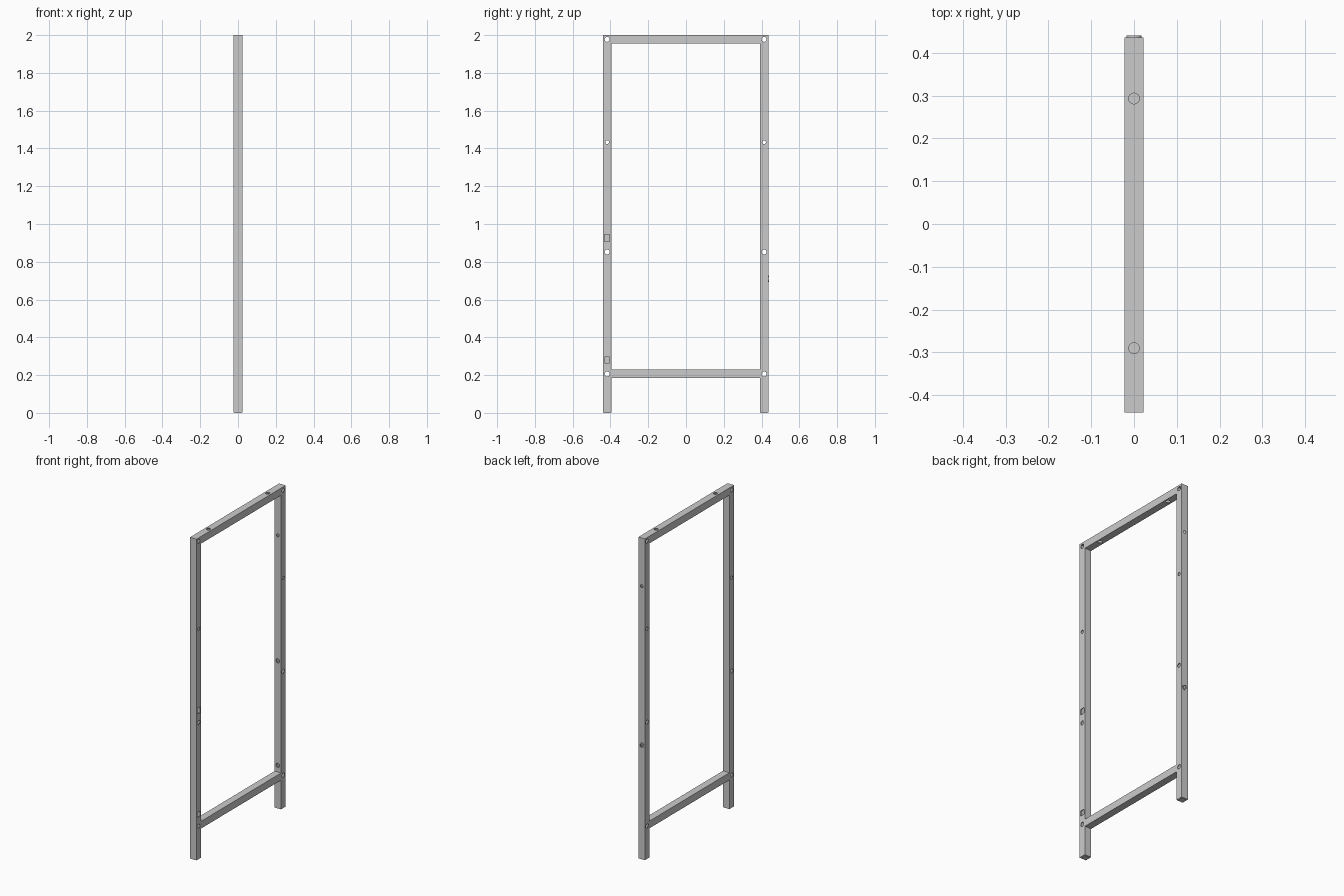
import bpy, bmesh
from mathutils import Matrix, Vector

if "Cube" in bpy.data.objects:
    bpy.data.objects.remove(bpy.data.objects["Cube"])

W = 0.045          # outer width of the square tube
T = 0.004          # wall thickness
YF, YB = -0.4175, 0.4135   # centre lines of the two posts
ROT = {'x': Matrix.Rotation(1.5707963, 4, 'Y'),
       'y': Matrix.Rotation(1.5707963, 4, 'X'),
       'z': Matrix.Identity(4)}


def add_box(bm, c, s):
    bmesh.ops.create_cube(bm, size=1, matrix=Matrix.Translation(c) @ Matrix.Diagonal((*s, 1)))


def add_cyl(bm, c, r, length, axis, segs=24):
    bmesh.ops.create_cone(bm, cap_ends=True, segments=segs, radius1=r, radius2=r,
                          depth=length, matrix=Matrix.Translation(c) @ ROT[axis])


def make(name, build):
    bm = bmesh.new()
    build(bm)
    me = bpy.data.meshes.new(name)
    bm.to_mesh(me)
    bm.free()
    ob = bpy.data.objects.new(name, me)
    bpy.context.collection.objects.link(ob)
    return ob


def cut(ob, build):
    cutter = make(ob.name + "_cutter", build)
    mod = ob.modifiers.new("cut", 'BOOLEAN')
    mod.operation, mod.solver, mod.object = 'DIFFERENCE', 'EXACT', cutter
    bpy.context.view_layer.objects.active = ob
    bpy.ops.object.modifier_apply(modifier=mod.name)
    bpy.data.objects.remove(cutter)


# Posts: hollow square tubes, open below, drilled sideways at four heights
def post(name, y, extra_holes):
    ob = make(name, lambda bm: add_box(bm, (0, y, 1.0015), (W, W, 1.997)))
    cut(ob, lambda bm: add_box(bm, (0, y, 0.948), (W - 2*T, W - 2*T, 2.096)))

    def holes(bm):
        for z, r in ((1.9775, 0.013), (1.433, 0.010), (0.852, 0.013), (0.206, 0.013)):
            add_cyl(bm, (0, y, z), r, 0.1, 'x')
        extra_holes(bm)
    cut(ob, holes)
    # Plug in the open end
    make(name + "_foot_plug", lambda bm: add_box(bm, (0, y, 0.003), (W - 2*T, W - 2*T, 0.006)))


# Rectangular slots in the +x wall of the front post
def front_extras(bm):
    add_box(bm, (W/2, YF, 0.926), (0.02, 0.026, 0.036))
    add_box(bm, (W/2, YF, 0.28), (0.02, 0.026, 0.032))


# One through hole, two inner holes and the nut hole in the back post
def back_extras(bm):
    add_cyl(bm, (0, YB, 1.70), 0.009, 0.1, 'y')
    for z in (0.92, 0.27):
        add_cyl(bm, (0, YB - W/2, z), 0.013, 0.02, 'y')
    add_cyl(bm, (0, YB + W/2, 0.71), 0.010, 0.02, 'y')


post("front_post", YF, front_extras)
post("back_post", YB, back_extras)

# Rails between the posts
Y0, Y1 = YF + W/2, YB - W/2


def rail(name, z):
    ob = make(name, lambda bm: add_box(bm, (0, (Y0 + Y1)/2, z), (W, Y1 - Y0, W)))
    cut(ob, lambda bm: add_box(bm, (0, (Y0 + Y1)/2, z), (W - 2*T, 1, W - 2*T)))
    return ob


rail("lower_rail", 0.206)
top = rail("top_rail", 1.9775)


def top_holes(bm):
    for y in (-0.29, 0.293):
        add_cyl(bm, (0, y, 1.9775), 0.0125, 0.1, 'z')


cut(top, top_holes)

# Flanged nut on the outside of the back post
nut = make("nut_flange", lambda bm: add_cyl(bm, (0, YB + W/2 + 0.002, 0.71), 0.018, 0.004, 'y'))
cut(nut, lambda bm: add_cyl(bm, (0, YB + W/2, 0.71), 0.010, 0.05, 'y'))
